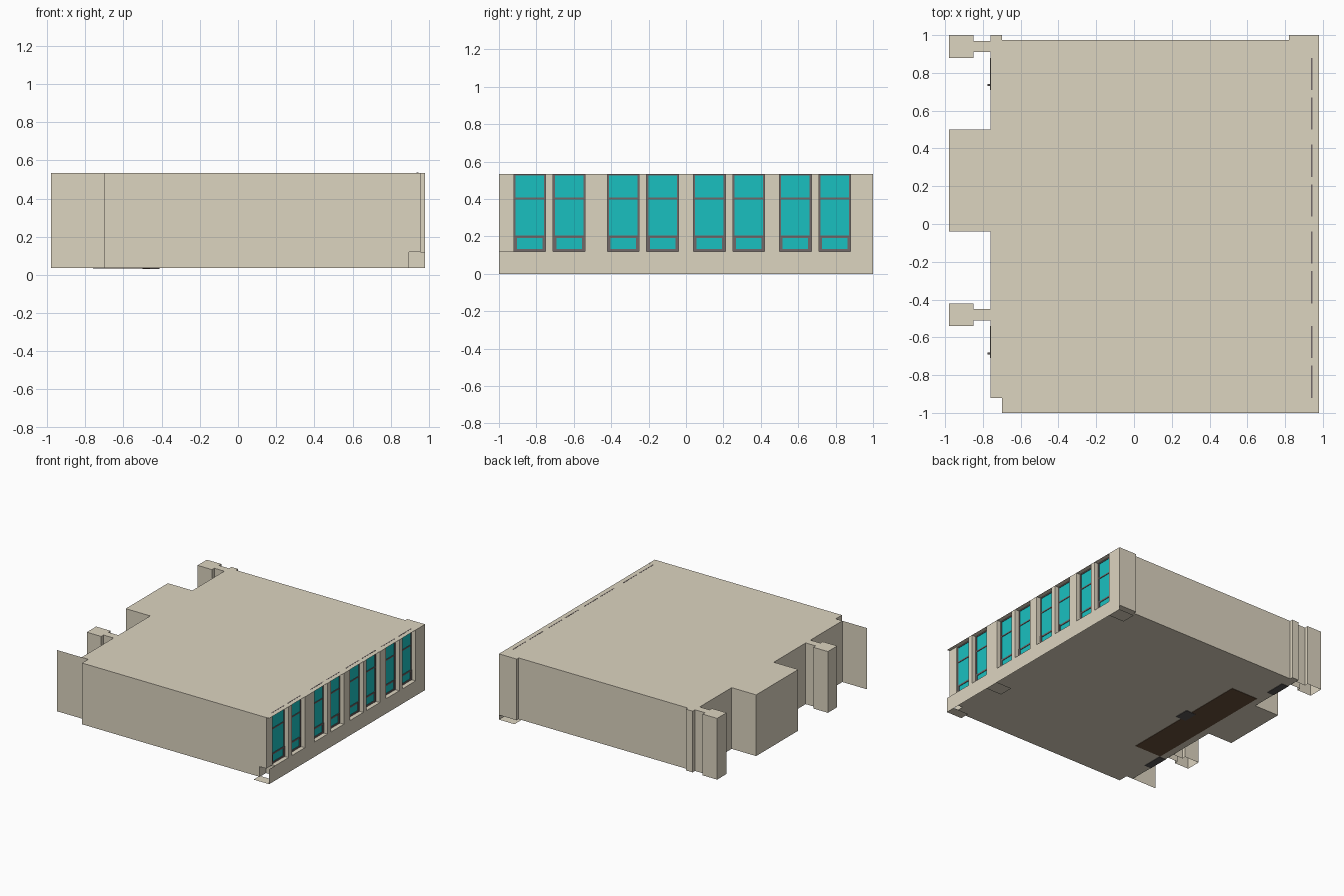
import bpy, bmesh

if "Cube" in bpy.data.objects:
    bpy.data.objects.remove(bpy.data.objects["Cube"])

FLOOR, SILL, TOP = 0.037, 0.12, 0.534


def material(name, rgb):
    m = bpy.data.materials.new(name)
    m.diffuse_color = (*rgb, 1)
    m.use_nodes = True
    m.node_tree.nodes["Principled BSDF"].inputs["Base Color"].default_value = m.diffuse_color
    return m


CREAM = material("cream_plaster", (0.72, 0.66, 0.53))
CYAN = material("cyan_glass", (0.01, 0.53, 0.53))
FRAME = material("grey_frame", (0.17, 0.14, 0.14))
WOOD = material("dark_wood", (0.14, 0.08, 0.045))
DARK = material("dark_grey", (0.10, 0.09, 0.09))


def finish(name, bm, mat):
    mesh = bpy.data.meshes.new(name)
    bm.to_mesh(mesh)
    bm.free()
    mesh.materials.append(mat)
    ob = bpy.data.objects.new(name, mesh)
    bpy.context.collection.objects.link(ob)
    return ob


def prism(name, outline, z0, z1, mat, bottom=True):
    """Upright shell from a plan outline (counter-clockwise)."""
    bm = bmesh.new()
    low = [bm.verts.new((x, y, z0)) for x, y in outline]
    high = [bm.verts.new((x, y, z1)) for x, y in outline]
    n = len(outline)
    for i in range(n):
        j = (i + 1) % n
        bm.faces.new((low[i], low[j], high[j], high[i]))
    bm.faces.new(high)
    if bottom:
        bm.faces.new(low[::-1])
    return finish(name, bm, mat)


def box(name, x, y, z, mat):
    outline = [(x[0], y[0]), (x[1], y[0]), (x[1], y[1]), (x[0], y[1])]
    return prism(name, outline, z[0], z[1], mat)


def sheet(name, corners, mat):
    bm = bmesh.new()
    bm.faces.new([bm.verts.new(c) for c in corners])
    return finish(name, bm, mat)


def flat(name, x, y, z, mat):
    return sheet(name, [(x[0], y[0], z), (x[1], y[0], z),
                        (x[1], y[1], z), (x[0], y[1], z)], mat)


# Room shell with the bump-out on the left and the column at the back right
prism("room_shell", [
    (-0.70, -1), (0.895, -1), (0.895, -0.92), (0.937, -0.92), (0.937, 0.88),
    (0.98, 0.88), (0.98, 1), (0.82, 1), (0.82, 0.975), (-0.70, 0.975),
    (-0.70, 1), (-0.76, 1), (-0.76, 0.5), (-0.98, 0.5), (-0.98, -0.04),
    (-0.76, -0.04), (-0.76, -0.92), (-0.70, -0.92)], FLOOR, TOP, CREAM)

# Front right corner above the sill notch, and wing wall at the front left
box("front_corner", (0.895, 0.955), (-1, -0.92), (SILL, TOP), CREAM)
sheet("wing_wall", [(-0.98, -0.92, FLOOR), (-0.70, -0.92, FLOOR),
                    (-0.70, -0.92, TOP), (-0.98, -0.92, TOP)], CREAM)

# Hall pillars with narrow necks, open underneath
for i, y in enumerate((-0.48, 0.94)):
    prism(f"hall_pillar_{i + 1}", [
        (-0.98, y - 0.06), (-0.85, y - 0.06), (-0.85, y - 0.03),
        (-0.76, y - 0.03), (-0.76, y + 0.03), (-0.85, y + 0.03),
        (-0.85, y + 0.06), (-0.98, y + 0.06)], FLOOR, TOP, CREAM, bottom=False)

# Low wall beneath the windows
box("sill_wall", (0.937, 0.979), (-0.92, 0.999), (FLOOR, SILL), CREAM)
sheet("outer_skirt", [(0.98, -1, 0), (0.98, 1, 0),
                      (0.98, 1, SILL), (0.98, -1, SILL)], CREAM)
for i, y in enumerate(((-1, -0.92), (-0.54, -0.42), (0.88, 1))):
    flat(f"column_foot_{i + 1}", (0.84, 0.98), y, 0, CREAM)

# Roof edge over the windows
flat("roof_edge", (0.937, 0.98), (-0.92, 0.88), TOP, CREAM)
flat("roof_corner", (0.895, 0.98), (-1, -0.92), TOP + 0.0005, CREAM)

# Windows: frame border, two cross rails, lower sash and glass
starts = [-0.92, -0.71, -0.42, -0.21, 0.04, 0.25, 0.50, 0.71]
W = 0.17
for i, y in enumerate(starts):
    n = i + 1
    a, b = y, y + W
    front = (0.936, 0.944)
    box(f"glass_{n}", (0.936, 0.940), (a, b), (SILL, TOP - 0.002), CYAN)
    for side, (p, q) in (("left", (a, a + 0.009)), ("right", (b - 0.009, b))):
        box(f"frame_{side}_{n}", front, (p, q), (SILL, TOP), FRAME)
    for part, z in (("bottom", (SILL, SILL + 0.013)), ("lower_rail", (0.192, 0.205)),
                    ("upper_rail", (0.398, 0.408)), ("top", (TOP - 0.008, TOP + 0.001))):
        box(f"frame_{part}_{n}", front, (a, b), z, FRAME)
    for side, (p, q) in (("left", (a, a + 0.017)), ("right", (b - 0.017, b))):
        box(f"sash_{side}_{n}", (0.936, 0.946), (p, q), (SILL, 0.205), FRAME)

# Columns between the windows
for i in range(len(starts) - 1):
    box(f"column_{i + 1}", (0.937, 0.98), (starts[i] + W, starts[i + 1]),
        (SILL, TOP - 0.0005), CREAM)

# Hall doors with handles and dark thresholds
for i, (a, b) in enumerate(((-0.71, -0.54), (0.71, 0.88))):
    n = i + 1
    box(f"door_{n}", (-0.763, -0.757), (a, b), (FLOOR, 0.42), FRAME)
    box(f"door_handle_{n}", (-0.775, -0.763), (a + 0.02, a + 0.03), (0.2, 0.21), DARK)
    box(f"threshold_{n}", (-0.76, -0.70), (a, b), (FLOOR - 0.003, FLOOR + 0.002), DARK)

# Teaching platform and desk, seen through the floor
box("platform", (-0.70, -0.46), (-0.53, 0.59), (FLOOR - 0.003, 0.06), WOOD)
box("teacher_desk", (-0.50, -0.41), (0.0, 0.12), (FLOOR - 0.005, 0.17), DARK)
